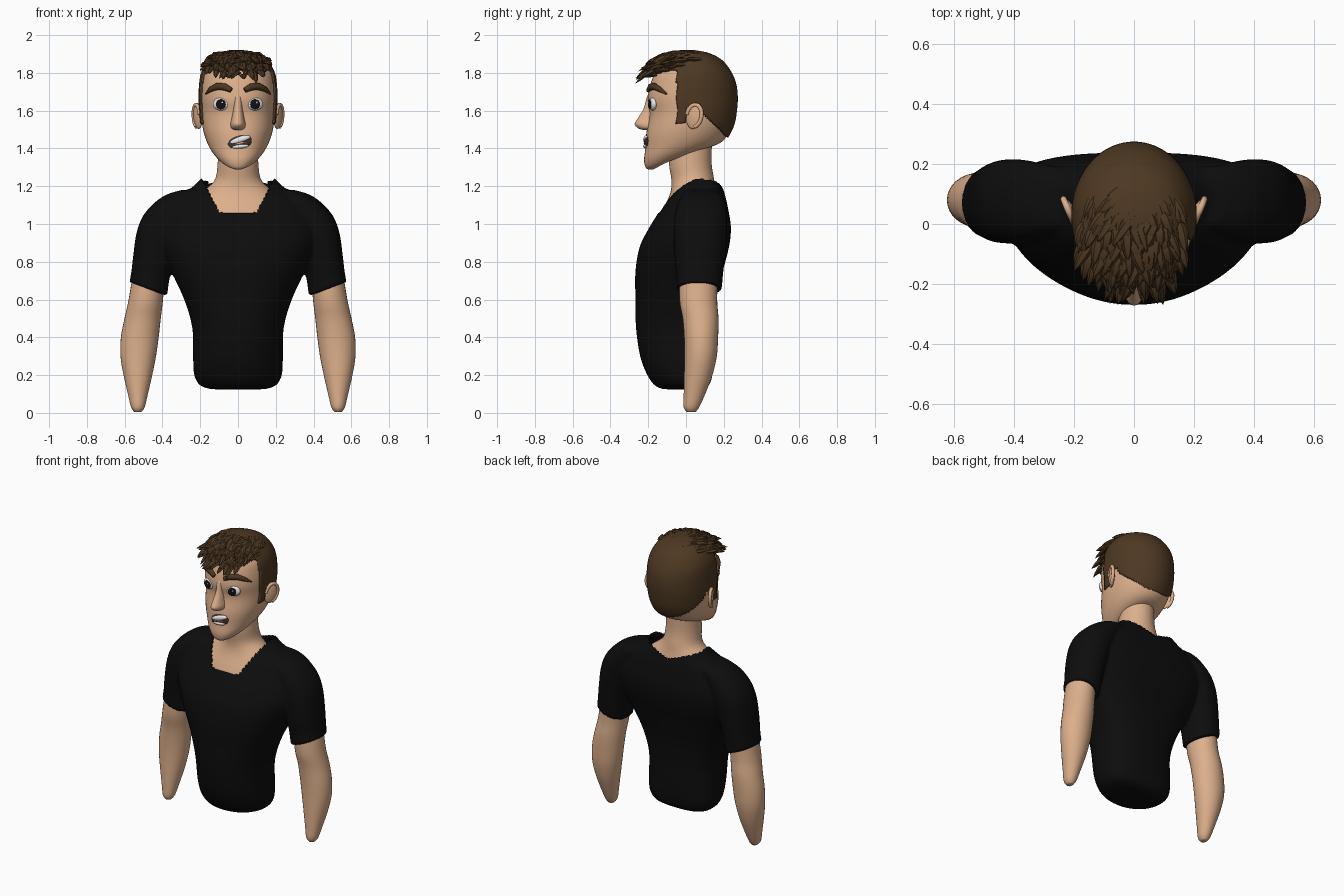
import bpy, bmesh, math, random
from mathutils import Vector, Matrix
from mathutils.bvhtree import BVHTree

if "Cube" in bpy.data.objects:
    bpy.data.objects.remove(bpy.data.objects["Cube"])

random.seed(4)

def material(name, rgb):
    m = bpy.data.materials.new(name)
    m.diffuse_color = (*rgb, 1)
    m.use_nodes = True
    m.node_tree.nodes["Principled BSDF"].inputs["Base Color"].default_value = m.diffuse_color
    return m

SKIN = material("skin", (0.72, 0.43, 0.26))
HAIR = material("brown hair", (0.075, 0.04, 0.016))
BLACK = material("black cloth", (0.004, 0.004, 0.004))
PUPIL = material("pupil black", (0.006, 0.006, 0.008))
WHITE = material("white", (0.8, 0.8, 0.8))
MOUTH = material("dark mouth", (0.06, 0.03, 0.025))

def finish(bm, name, mat, angle=60, mods=()):
    bmesh.ops.recalc_face_normals(bm, faces=bm.faces)
    me = bpy.data.meshes.new(name)
    bm.to_mesh(me)
    bm.free()
    me.materials.append(mat)
    ob = bpy.data.objects.new(name, me)
    bpy.context.collection.objects.link(ob)
    bpy.ops.object.select_all(action='DESELECT')
    ob.select_set(True)
    bpy.context.view_layer.objects.active = ob
    bpy.ops.object.shade_smooth_by_angle(angle=math.radians(angle))
    return ob

def spline(rings, sub):
    out = []
    for i in range(len(rings) - 1):
        p0, p1, p2 = rings[max(i - 1, 0)], rings[i], rings[i + 1]
        p3 = rings[min(i + 2, len(rings) - 1)]
        for k in range(sub):
            t = k / sub
            out.append([0.5 * (2 * b + (c - a) * t + (2 * a - 5 * b + 4 * c - d) * t * t
                        + (3 * b - a - 3 * c + d) * t ** 3) for a, b, c, d in zip(p0, p1, p2, p3)])
    return out + [list(rings[-1])]

def loft(bm, rings, n=48, sub=4, ef=2.0, eb=2.0, k=0.5, sx=1):
    """rings: z front, z back, centre x, half width, y front, y back, sideways tilt"""
    rows = []
    for zf, zb, cx, hw, yf, yb, tilt in spline(rings, sub):
        cy = yf + k * (yb - yf)
        row = []
        for j in range(n):
            a = 2 * math.pi * j / n
            c, s = math.cos(a), math.sin(a)
            e = 2 / (ef if s < 0 else eb)
            dx = hw * math.copysign(abs(c) ** e, c)
            dy = abs(s) ** e * ((yf - cy) if s < 0 else (yb - cy))
            z = zf + (zb - zf) * (cy + dy - yf) / (yb - yf) + tilt * dx
            row.append(bm.verts.new((sx * (cx + dx), cy + dy, z)))
        rows.append(row)
    for r, q in zip(rows, rows[1:]):
        for j in range(n):
            bm.faces.new((r[j], r[(j + 1) % n], q[(j + 1) % n], q[j]))
    bm.faces.new(rows[0])
    bm.faces.new(rows[-1])

def flat(rings):
    return [(z, z, cx, hw, yf, yb, 0) for z, cx, hw, yf, yb in rings]

def tube(bm, pts, radii, n=6, squash=0.6, up=Vector((0, 0, 1))):
    rows = []
    for i, p in enumerate(pts):
        t = (pts[min(i + 1, len(pts) - 1)] - pts[max(i - 1, 0)]).normalized()
        a = t.cross(up).normalized()
        b = a.cross(t)
        rows.append([bm.verts.new(p + radii[i] * (a * math.cos(2 * math.pi * j / n)
                     + b * squash * math.sin(2 * math.pi * j / n))) for j in range(n)])
    for r, q in zip(rows, rows[1:]):
        for j in range(n):
            bm.faces.new((r[j], r[(j + 1) % n], q[(j + 1) % n], q[j]))
    bm.faces.new(rows[0])
    bm.faces.new(rows[-1])

def ball(name, loc, size, mat, rot=(0, 0, 0)):
    bm = bmesh.new()
    bmesh.ops.create_uvsphere(bm, u_segments=24, v_segments=16, radius=1)
    ob = finish(bm, name, mat)
    ob.location, ob.scale, ob.rotation_euler = loc, size, rot
    return ob

# Shirt: torso and sleeves fused by a voxel remesh, then the neckline cut open
bm = bmesh.new()
loft(bm, flat([(0.125, 0, .14, -.12, .08), (0.145, 0, .20, -.165, .12), (0.2, 0, .232, -.205, .14),
               (0.3, 0, .238, -.243, .145), (0.45, 0, .242, -.265, .145), (0.6, 0, .285, -.268, .16),
               (0.75, 0, .355, -.268, .195), (0.88, 0, .42, -.245, .228), (0.98, 0, .44, -.195, .238),
               (1.07, 0, .41, -.14, .225), (1.14, 0, .34, -.10, .21), (1.19, 0, .25, -.07, .195),
               (1.23, 0, .205, -.05, .18), (1.26, 0, .18, -.04, .17)]), ef=2.1, eb=2.8, k=0.6)
sleeve = [(.655, .655, .475, .1, -.05, .19, .37), (.72, .72, .465, .1, -.05, .195, .25),
          (.82, .82, .45, .105, -.06, .205, .1), (.95, .95, .42, .118, -.065, .215, 0),
          (1.04, 1.04, .385, .12, -.06, .215, 0), (1.11, 1.11, .335, .11, -.045, .205, 0),
          (1.155, 1.155, .28, .1, -.02, .19, 0), (1.18, 1.18, .24, .06, 0, .15, 0)]
for sx in (1, -1):
    loft(bm, sleeve, sx=sx, ef=2.2, eb=2.2)
shirt = finish(bm, "shirt", BLACK)
m = shirt.modifiers.new("fuse", 'REMESH')
m.mode, m.voxel_size, m.use_smooth_shade = 'VOXEL', 0.011, True
m = shirt.modifiers.new("soften", 'SMOOTH')
m.factor, m.iterations = 0.5, 7
me = bpy.data.meshes.new_from_object(shirt.evaluated_get(bpy.context.evaluated_depsgraph_get()))
shirt.modifiers.clear()
bm = bmesh.new()
bm.from_mesh(me)

def in_neckline(c):
    ax = abs(c.x)
    front = 1.06 + max(0, ax - .1) * 1.9
    back = 1.165 + ax * .35
    w = min(max((c.y - .02) / .1, 0), 1)
    return c.z > front * (1 - w) + back * w and ax < .24

bmesh.ops.delete(bm, geom=[f for f in bm.faces if in_neckline(f.calc_center_median())], context='FACES')
bm.to_mesh(me)
bm.free()
shirt.data = me
if not me.materials:
    me.materials.append(BLACK)
m = shirt.modifiers.new("cloth", 'SOLIDIFY')
m.thickness, m.offset = 0.012, -1

# Neck and upper chest
bm = bmesh.new()
loft(bm, flat([(0.98, 0, .30, -.16, .17), (1.07, 0, .29, -.125, .17), (1.14, 0, .23, -.092, .165),
               (1.19, 0, .165, -.078, .155), (1.24, 0, .12, -.078, .148), (1.33, 0, .107, -.09, .135),
               (1.48, 0, .1, -.08, .14)]))
finish(bm, "neck", SKIN)

# Arms
arm = flat([(.004, .53, .018, .005, .05), (.03, .53, .036, -.012, .07), (.1, .53, .053, -.012, .102),
            (.2, .53, .076, -.01, .14), (.3, .528, .094, -.008, .163), (.4, .52, .1, -.01, .17),
            (.5, .505, .096, -.018, .172), (.6, .488, .091, -.035, .165), (.76, .468, .085, -.035, .17)])
for sx, side in ((1, "left"), (-1, "right")):
    bm = bmesh.new()
    loft(bm, arm, n=32, sx=sx)
    finish(bm, side + "_arm", SKIN)

# Head
HEAD = [(1.29, 1.385, 0, .035, -.17, .0, 0), (1.288, 1.40, 0, .062, -.195, .08, 0),
        (1.30, 1.415, 0, .10, -.214, .15, 0), (1.34, 1.44, 0, .137, -.222, .195, 0),
        (1.40, 1.48, 0, .166, -.215, .225, 0), (1.48, 1.54, 0, .187, -.21, .25, 0),
        (1.58, 1.62, 0, .196, -.193, .262, 0), (1.66, 1.68, 0, .199, -.203, .264, 0),
        (1.74, 1.74, 0, .196, -.188, .256, 0), (1.80, 1.80, 0, .185, -.163, .232, 0),
        (1.86, 1.86, 0, .15, -.118, .185, 0), (1.895, 1.895, 0, .1, -.06, .12, 0),
        (1.91, 1.91, 0, .03, .0, .05, 0)]
bm = bmesh.new()
loft(bm, HEAD, sub=5, ef=2.2)
tree = BVHTree.FromBMesh(bm)
finish(bm, "head", SKIN)

def face_y(x, z):
    return tree.ray_cast(Vector((x, -2, z)), Vector((0, 1, 0)))[0].y

# Nose
bm = bmesh.new()
loft(bm, flat([(1.497, 0, .022, -.225, -.15), (1.508, 0, .037, -.255, -.15), (1.53, 0, .04, -.272, -.15),
               (1.56, 0, .034, -.255, -.15), (1.61, 0, .026, -.225, -.15), (1.67, 0, .024, -.208, -.15),
               (1.71, 0, .02, -.19, -.15)]), n=24, k=0.7)
finish(bm, "nose", SKIN)

# Hair cap: head shell grown outwards and trimmed at the hairline
def has_hair(c):
    if c.z > 1.82:
        return True
    if c.y < -.05:
        return False
    if c.y < 0:
        return c.z > 1.535
    if c.y < .08:
        return c.z > 1.62
    return c.z > 1.60 - (c.y - .08)

bm = bmesh.new()
loft(bm, HEAD, n=120, sub=9, ef=2.2)
bmesh.ops.recalc_face_normals(bm, faces=bm.faces)
bm.normal_update()
for v, nrm in [(v, v.normal.copy()) for v in bm.verts]:
    v.co += nrm * .01
bmesh.ops.delete(bm, geom=[f for f in bm.faces if not has_hair(f.calc_center_median())], context='FACES')
cap = finish(bm, "hair_cap", HAIR)
m = cap.modifiers.new("thickness", 'SOLIDIFY')
m.thickness, m.offset = 0.014, -1

# Hair locks swept forward over the crown
bm = bmesh.new()
for i in range(210):
    r, a = math.sqrt((i + .5) / 210), i * 2.39996
    x, y = .165 * r * math.cos(a), -.01 + .165 * r * math.sin(a)
    hit, nrm = tree.ray_cast(Vector((x, y, 3)), Vector((0, 0, -1)))[:2]
    if hit is None:
        continue
    fwd = min(max((.17 - y) / .3, 0), 1)
    d = nrm * (.5 + .25 * random.random()) + Vector((random.uniform(-.45, .3), -.3 - .5 * fwd, 0))
    d.normalize()
    L = random.uniform(.07, .10) + .025 * fwd
    base = hit + nrm * .008
    mid = base + d * L * .5
    tip = base + d * L + Vector((0, 0, -.035 * fwd + random.uniform(-.01, .02)))
    tip.z, tip.y = min(tip.z, 1.998), max(tip.y, -.268)
    w = random.uniform(.017, .024)
    tube(bm, [base, base.lerp(mid, .5), mid, mid.lerp(tip, .6), tip], [w * .6, w, w * .95, w * .6, .001])
finish(bm, "hair_locks", HAIR, 40)

# Eyes, brows and ears
for sx, side in ((1, "left"), (-1, "right")):
    y = face_y(.088, 1.635)
    ball(side + "_eye", (sx * .09, y + .006, 1.635), (.044, .02, .034), WHITE, (0, 0, sx * .25))
    ball(side + "_pupil", (sx * .091, y - .011, 1.634), (.027, .006, .027), PUPIL, (0, 0, sx * .25))
    ball(side + "_eye_glint", (sx * .091 + .009, y - .017, 1.643), (.005, .002, .005), WHITE)
    bm = bmesh.new()
    pts = [Vector((sx * px, face_y(px, pz) - .006, pz)) for px, pz in
           ((.035, 1.708), (.07, 1.726), (.11, 1.728), (.145, 1.712), (.172, 1.688))]
    tube(bm, pts, [.013, .019, .019, .014, .004], n=8, squash=.9, up=Vector((0, -1, 0)))
    finish(bm, side + "_brow", HAIR)
    ball(side + "_ear", (sx * .212, .043, 1.57), (.016, .044, .068), SKIN, (-.2, 0, -sx * .45))
    bm = bmesh.new()
    turn = Matrix.Rotation(-.2, 3, 'X')
    rim = []
    for i in range(17):
        a = math.radians(-70 + 250 * i / 16)
        p = turn @ Vector((0, .039 * math.cos(a), .06 * math.sin(a)))
        rim.append(Vector((sx * (.218 + .42 * p.y), .043 + p.y, 1.572 + p.z)))
    tube(bm, rim, [.011] * 17, n=8, squash=1, up=Vector((1, 0, 0)))
    finish(bm, side + "_ear_rim", SKIN)

# Mouth: lopsided grimace with two rows of teeth
y = face_y(0, 1.43)
ball("mouth", (.01, y + .008, 1.432), (.064, .016, .037), MOUTH, (0, -.22, 0))
ball("upper_teeth", (.012, y + .003, 1.446), (.056, .016, .017), WHITE, (0, -.3, 0))
ball("lower_teeth", (.012, y + .003, 1.411), (.045, .016, .012), WHITE, (0, -.1, 0))
ball("tongue", (.012, y + .004, 1.428), (.04, .0145, .008), SKIN, (0, -.2, 0))
